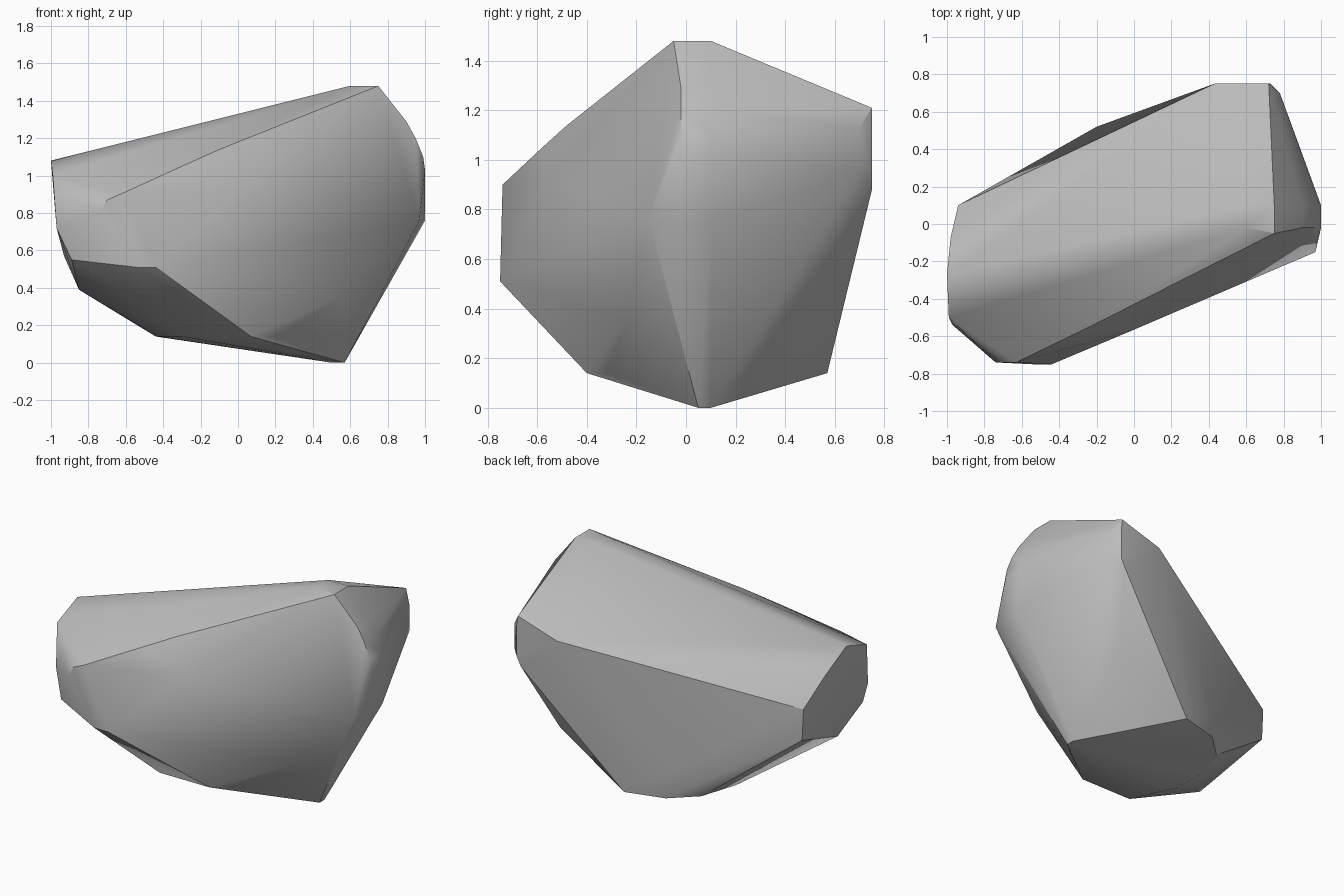
import bpy
import bmesh
import math

# Remove the default cube
default_cube = bpy.data.objects.get("Cube")
if default_cube:
    bpy.data.objects.remove(default_cube, do_unlink=True)


def make_material(name, colour):
    material = bpy.data.materials.new(name)
    material.use_nodes = True
    material.diffuse_color = colour
    material.node_tree.nodes["Principled BSDF"].inputs["Base Color"].default_value = colour
    return material


def level(height, outline):
    """Lift a flat outline of x, y corners to one height."""
    return [(x, y, height) for x, y in outline]


def lengthways(profile, y):
    """Place a side profile of x, z corners at one depth."""
    return [(x, y, z) for x, z in profile]


def build_stone(name, corners, material):
    """Wrap the corners in a tight convex skin with softly shaded facets."""
    bm = bmesh.new()
    for corner in corners:
        bm.verts.new(corner)
    hull = bmesh.ops.convex_hull(bm, input=bm.verts)
    spare = set(hull["geom_interior"]) | set(hull["geom_unused"])
    loose = [item for item in spare if isinstance(item, bmesh.types.BMVert)]
    bmesh.ops.delete(bm, geom=loose, context="VERTS")
    bmesh.ops.recalc_face_normals(bm, faces=bm.faces)
    mesh = bpy.data.meshes.new(name)
    bm.to_mesh(mesh)
    bm.free()
    mesh.materials.append(material)
    stone = bpy.data.objects.new(name, mesh)
    bpy.context.collection.objects.link(stone)
    bpy.ops.object.select_all(action="DESELECT")
    stone.select_set(True)
    bpy.context.view_layer.objects.active = stone
    bpy.ops.object.shade_smooth_by_angle(angle=math.radians(30))
    return stone


# Lowest tip and the rounded underside above it
tip = level(0, [(.5, .1), (.57, .1), (.57, .05)])
underside = level(.14, [(.06, .57), (-.2, .5), (-.36, .35), (-.44, .1), (-.43, -.12),
                        (-.3, -.4), (.07, -.4), (.2, -.32)])

# Flat ridge at the top and the rounded end that drops from it
ridge = level(1.48, [(.6, .1), (.75, .1), (.75, -.05), (.6, -.02)])
end_curve = [(.9, 1.29), (.95, 1.2), (.99, 1.1), (1, 1.03)]
rounded_end = lengthways(end_curve, .1) + lengthways(end_curve, -.02)
rounded_end += [(1, .1, .76), (.97, -.15, .76)]

# Steep back face with its narrow bevel
back = lengthways([(.72, 1.21), (.43, 1.12), (.73, 1.14), (.73, .94), (.7, .88)], .75)
back += lengthways([(.78, 1.13), (.78, .96)], .7)
back += [(.57, .52, .42), (-.2, .52, .3)]

# Oval cap on the far end
cap = [(-.94, .1, .78), (-.93, .1, .57), (-.98, -.07, .95), (-1, -.27, 1.08),
       (-.99, -.5, 1), (-.97, -.54, .72), (-.85, -.39, .39)]

# Blunt nose and the shoulder running along the front
nose = lengthways([(-.54, .51), (-.44, .51)], -.75)
nose += lengthways([(-.63, .9), (-.7, .87), (-.74, .8)], -.74)
nose += [(-.89, -.6, .55)]
shoulder = [(-.3, -.58, 1.05), (-.1, -.48, 1.14), (0, -.565, .92), (.57, -.24, .36)]

stone_grey = make_material("stone grey", (.5, .5, .5, 1))
build_stone("stone_body",
            tip + underside + ridge + rounded_end + back + cap + nose + shoulder,
            stone_grey)
